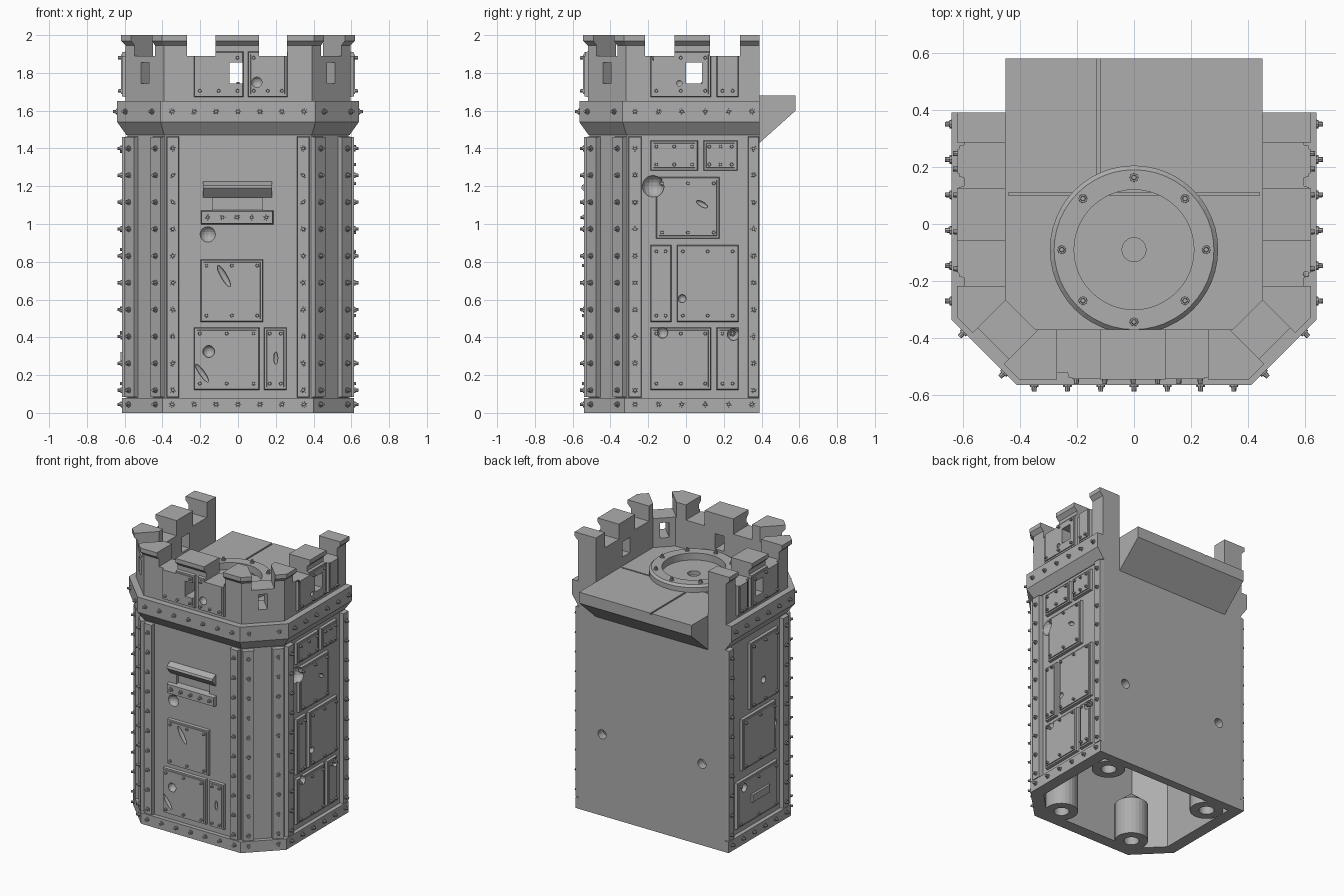
import bpy, bmesh, math
from mathutils import Matrix, Vector

if "Cube" in bpy.data.objects:
    bpy.data.objects.remove(bpy.data.objects["Cube"])

grey = bpy.data.materials.new("plain grey")
grey.use_nodes = True
grey.diffuse_color = (0.42, 0.42, 0.42, 1)
grey.node_tree.nodes["Principled BSDF"].inputs["Base Color"].default_value = (0.42, 0.42, 0.42, 1)

HX, FRONT, BACK, CORNER = 0.615, -0.54, 0.39, 0.4


def finish(bm, name):
    bmesh.ops.recalc_face_normals(bm, faces=bm.faces)
    mesh = bpy.data.meshes.new(name)
    bm.to_mesh(mesh)
    bm.free()
    mesh.materials.append(grey)
    ob = bpy.data.objects.new(name, mesh)
    bpy.context.collection.objects.link(ob)
    return ob


# Plan outline of the tower, grown outwards by d
def outline(d, back=BACK):
    x, y = HX + d, FRONT - d
    c = CORNER + d * math.tan(math.pi / 8)
    k = x - c
    return [(x, back), (x, y + k), (c, y), (-c, y), (-x, y + k), (-x, back)]


def loft(name, sections):
    """Stack of (z, plan outline) sections closed at both ends."""
    bm = bmesh.new()
    rings = [[bm.verts.new((x, y, z)) for x, y in pts] for z, pts in sections]
    n = len(rings[0])
    for a, b in zip(rings, rings[1:]):
        for i in range(n):
            bm.faces.new((a[i], a[(i + 1) % n], b[(i + 1) % n], b[i]))
    bm.faces.new(rings[0])
    bm.faces.new(rings[-1])
    return finish(bm, name)


# Wall frames: local x runs along the wall, -y points outwards
def wall(x, y, angle):
    return Matrix.Translation((x, y, 0)) @ Matrix.Rotation(math.radians(angle), 4, 'Z')


cx, cy = (HX + CORNER) / 2, FRONT + (HX - CORNER) / 2
W = {"front": wall(0, FRONT, 0), "left": wall(HX, 0, 90), "right": wall(-HX, 0, -90),
     "left_corner": wall(cx, cy, 45), "right_corner": wall(-cx, cy, -45)}


def box(bm, m, u0, u1, z0, z1, d0, d1, taper=0):
    """Box on a wall from depth d0 (inside) to d1 (outside)."""
    for v in bmesh.ops.create_cube(bm, size=1)["verts"]:
        out = v.co.y < 0
        t = taper if out else 0
        u = u0 + t if v.co.x < 0 else u1 - t
        z = z0 + t if v.co.z < 0 else z1 - t
        v.co = m @ Vector((u, -(d1 if out else d0), z))


def rivet(m, u, z, d):
    at = m @ Matrix.Translation((u, -d, z)) @ Matrix.Rotation(math.pi / 2, 4, 'X')
    for r1, r2, h in ((0.016, 0.015, 0.012), (0.012, 0.008, 0.044)):
        bmesh.ops.create_cone(rivets, cap_ends=True, segments=8, radius1=r1, radius2=r2,
                              depth=h, matrix=at)


def spread(a, b, n):
    return [a + (b - a) * i / (n - 1) for i in range(n)]


def cut(ob, *cutters):
    for c in cutters:
        mod = ob.modifiers.new("cut", 'BOOLEAN')
        mod.operation, mod.solver, mod.object, mod.use_self = 'DIFFERENCE', 'EXACT', c, True
    dg = bpy.context.evaluated_depsgraph_get()
    mesh = bpy.data.meshes.new_from_object(ob.evaluated_get(dg))
    ob.modifiers.clear()
    ob.data = mesh


rivets = bmesh.new()

# Main masses
body = loft("tower_body", [(0, outline(0)), (0.08, outline(0)), (0.08, outline(-0.03)), (1.5, outline(-0.03))])
cavity = loft("cavity_cutter", [(-0.1, outline(-0.085, 0.33)), (1.45, outline(-0.085, 0.33))])
loft("upper_band", [(1.47, outline(-0.025)), (1.54, outline(0.025)), (1.65, outline(0.025))])
inner = [(-0.45, BACK), (-0.45, -0.265), (-0.345, -0.37), (0.345, -0.37), (0.45, -0.265), (0.45, BACK)]
parapet = loft("parapet", [(z, outline(d) + inner) for z, d in
                           ((1.6, -0.02), (1.945, -0.02), (1.97, 0.005), (2.0, 0.005))])

# Roof deck with overhanging rear lip
bm = bmesh.new()
side = [(-0.38, 1.68), (0.58, 1.68), (0.58, 1.6), (0.39, 1.43), (0.3, 1.5), (-0.38, 1.6)]
face = bm.faces.new([bm.verts.new((-0.451, y, z)) for y, z in side])
ext = bmesh.ops.extrude_face_region(bm, geom=[face])["geom"]
bmesh.ops.translate(bm, vec=(0.902, 0, 0), verts=[g for g in ext if isinstance(g, bmesh.types.BMVert)])
deck = finish(bm, "roof_deck")

# Deck seams and central hole
bm = bmesh.new()
I = Matrix.Identity(4)
box(bm, I, -0.44, 0.44, 1.67, 1.7, -0.11, -0.1)
box(bm, I, -0.131, -0.119, 1.67, 1.7, -0.6, -0.12)
bmesh.ops.create_cone(bm, cap_ends=True, segments=24, radius1=0.042, radius2=0.042, depth=0.12,
                      matrix=Matrix.Translation((0, -0.09, 1.7)))
seams = finish(bm, "seam_cutter")

# Turret ring: a revolved profile
bm = bmesh.new()
prof = [(0.21, 1.67), (0.295, 1.67), (0.295, 1.715), (0.28, 1.73), (0.21, 1.73)]
loop = [bm.verts.new((r, -0.09, z)) for r, z in prof]
edges = [bm.edges.new((loop[i], loop[(i + 1) % 5])) for i in range(5)]
bmesh.ops.spin(bm, geom=loop + edges, cent=(0, -0.09, 0), axis=(0, 0, 1), angle=math.tau, steps=48)
bmesh.ops.remove_doubles(bm, verts=bm.verts, dist=0.0005)
finish(bm, "turret_ring")
for i in range(8):
    a = i * math.tau / 8
    lie = Matrix.Translation((0.253 * math.cos(a), -0.09 + 0.253 * math.sin(a), 1.73))
    rivet(lie @ Matrix.Rotation(-math.pi / 2, 4, 'X'), 0, 0, 0)

# Battlement gaps and loopholes
bm = bmesh.new()
gaps = {"front": [(-0.27, -0.12), (0.11, 0.26)], "left": [(-0.217, -0.06), (0.127, 0.285)],
        "right": [(-0.285, -0.127), (0.06, 0.217)], "left_corner": [(-0.077, 0.077)],
        "right_corner": [(-0.077, 0.077)]}
holes = {"front": (-0.045, 0.025), "left": (0, 0.085), "right": (-0.085, 0),
         "left_corner": (-0.03, 0.03), "right_corner": (-0.03, 0.03)}
for key, m in W.items():
    for u0, u1 in gaps[key]:
        box(bm, m, u0, u1, 1.89, 2.1, -0.22, 0.06)
    box(bm, m, *holes[key], 1.745, 1.855, -0.22, 0.06)
openings = finish(bm, "opening_cutter")

# Riveted edge strips and bands
bm = bmesh.new()
strips = {"front": [(-0.345, 0.07), (0.345, 0.07)], "left": [(0.3575, 0.065), (-0.27, 0.075)],
          "right": [(-0.3575, 0.065), (0.27, 0.075)], "left_corner": [(-0.1, 0.085), (0.1, 0.085)],
          "right_corner": [(-0.1, 0.085), (0.1, 0.085)]}
studs = {"front": spread(-0.35, 0.35, 7), "left": spread(-0.27, 0.35, 6), "right": spread(-0.35, 0.27, 6),
         "left_corner": (-0.1, 0.1), "right_corner": (-0.1, 0.1)}
for key, m in W.items():
    for u, w in strips[key]:
        box(bm, m, u - w / 2, u + w / 2, 0.08, 1.465, -0.05, 0, 0.005)
        for z in spread(0.12, 1.4, 10):
            rivet(m, u, z, 0)
    for u in studs[key]:
        rivet(m, u, 0.045, 0)
        rivet(m, u, 1.595, 0.025)
finish(bm, "edge_strips")

# Armour plates: wall, along from/to, height from/to
upper = [(-0.19, 0.135, 1.67, 1.915), (0.16, 0.28, 1.67, 1.915)]
plates = {
    "front": [(-0.2, 0.135, 0.48, 0.815), (-0.235, 0.115, 0.12, 0.455), (0.135, 0.26, 0.12, 0.455),
              (-0.235, 0.03, 1.67, 1.915), (0.05, 0.265, 1.67, 1.915)],
    "left": upper + [(-0.19, 0.065, 1.28, 1.445), (0.09, 0.275, 1.28, 1.445), (-0.16, 0.18, 0.92, 1.25),
                     (-0.19, -0.075, 0.48, 0.89), (-0.05, 0.28, 0.48, 0.89),
                     (-0.19, 0.135, 0.12, 0.455), (0.16, 0.28, 0.12, 0.455)],
    "right": [(-b, -a, c, d) for a, b, c, d in upper] +
             [(-0.13, 0.2, 0.93, 1.42), (-0.22, 0.17, 0.52, 0.9), (-0.28, 0.19, 0.12, 0.46)]}
bm = bmesh.new()
for key, rows in plates.items():
    for u0, u1, z0, z1 in rows:
        d = -0.02 if z0 > 1.5 else -0.03
        box(bm, W[key], u0, u1, z0, z1, d - 0.01, d + 0.018, 0.006)
        box(bm, W[key], u0 + 0.014, u1 - 0.014, z0 + 0.014, z1 - 0.014, d, d + 0.024, 0.004)
        for u in spread(u0 + 0.033, u1 - 0.033, 3 if u1 - u0 > 0.17 else 2):
            for z in (z0 + 0.035, z1 - 0.035):
                if not (z > 1.87 and any(a - 0.02 < u < b + 0.02 for a, b in gaps[key])):
                    rivet(W[key], u, z, d + 0.018)
armour = finish(bm, "armour_plates")

# Vision slit: hood, sill strip and right-hand slot plate
bm = bmesh.new()
box(bm, W["front"], -0.2, 0.19, 0.995, 1.075, -0.05, -0.002, 0.008)
for u in spread(-0.16, 0.15, 5):
    rivet(W["front"], u, 1.035, -0.004)
box(bm, W["right"], -0.13, 0.08, 0.26, 0.33, -0.04, 0.008, 0.008)
finish(bm, "sill_strips")
bm = bmesh.new()
face = bm.faces.new([bm.verts.new((-0.185, y, z)) for y, z in
                     ((-0.49, 1.235), (-0.55, 1.205), (-0.555, 1.19), (-0.51, 1.14), (-0.49, 1.14))])
ext = bmesh.ops.extrude_face_region(bm, geom=[face])["geom"]
bmesh.ops.translate(bm, vec=(0.365, 0, 0), verts=[g for g in ext if isinstance(g, bmesh.types.BMVert)])
finish(bm, "slit_hood")
finish(rivets, "rivets")

# Battle damage: round dents and long gashes (wall, along, height, radius, stretch, tilt)
bm = bmesh.new()
for key, u, z, r, s, tilt in [
        ("front", -0.16, 0.945, 0.045, 1, 0), ("front", -0.155, 0.325, 0.032, 1, 0),
        ("front", 0.1, 1.75, 0.032, 1, 0), ("front", -0.075, 0.725, 0.017, 4, -30),
        ("front", -0.19, 0.21, 0.015, 4, -35), ("front", 0.2, 0.29, 0.012, 3, 0),
        ("left", -0.175, 1.2, 0.06, 1, 0), ("left", -0.125, 0.425, 0.03, 1, 0),
        ("left", 0.25, 0.415, 0.032, 1, 0), ("left", -0.02, 0.605, 0.022, 1, 0),
        ("left", -0.035, 1.745, 0.022, 1, 0), ("left", 0.085, 1.105, 0.014, 2.5, -60),
        ("left", -0.16, 1.86, 0.013, 3.5, -30), ("right", 0.02, 1.1, 0.025, 1, 0),
        ("right", 0.18, 0.72, 0.03, 1, 0), ("right", -0.2, 0.4, 0.03, 1, 0)]:
    at = (W[key] @ Matrix.Translation((u, 0.012, z)) @ Matrix.Rotation(math.radians(tilt), 4, 'Y')
          @ Matrix.Diagonal((1, 1.2 if s > 1 else 1, s, 1)))
    bmesh.ops.create_uvsphere(bm, u_segments=16, v_segments=10, radius=r, matrix=at)
dents = finish(bm, "dent_cutter")

# Rear wall sockets and slit recess
bm = bmesh.new()
for x in (-0.4, 0.4):
    bmesh.ops.create_cone(bm, cap_ends=True, segments=20, radius1=0.033, radius2=0.033, depth=0.2,
                          matrix=Matrix.Translation((x, BACK, 0.59)) @ Matrix.Rotation(math.pi / 2, 4, 'X'))
box(bm, W["front"], -0.135, 0.13, 1.07, 1.145, -0.05, 0.02)
sockets = finish(bm, "socket_cutter")

cut(body, cavity, sockets, dents)
cut(parapet, openings, dents)
cut(armour, openings, dents)
cut(deck, seams)
for c in (cavity, sockets, dents, openings, seams):
    bpy.data.objects.remove(c)

# Hollow mounting pegs under the tower, with pointed tops
bm = bmesh.new()
prof = [(0.05, 0), (0.11, 0), (0.11, 0.27), (0, 0.36), (0, 0.25), (0.05, 0.25)]
for x, y in ((-0.42, 0.24), (0.42, 0.24), (-0.3, -0.385), (0.3, -0.385)):
    loop = [bm.verts.new((x + r, y, z)) for r, z in prof]
    edges = [bm.edges.new(pair) for pair in zip(loop[:3], loop[1:4])]
    edges += [bm.edges.new((loop[4], loop[5])), bm.edges.new((loop[5], loop[0]))]
    bmesh.ops.spin(bm, geom=loop + edges, cent=(x, y, 0), axis=(0, 0, 1), angle=math.tau, steps=28)
bmesh.ops.remove_doubles(bm, verts=bm.verts, dist=0.0005)
finish(bm, "mounting_pegs")
